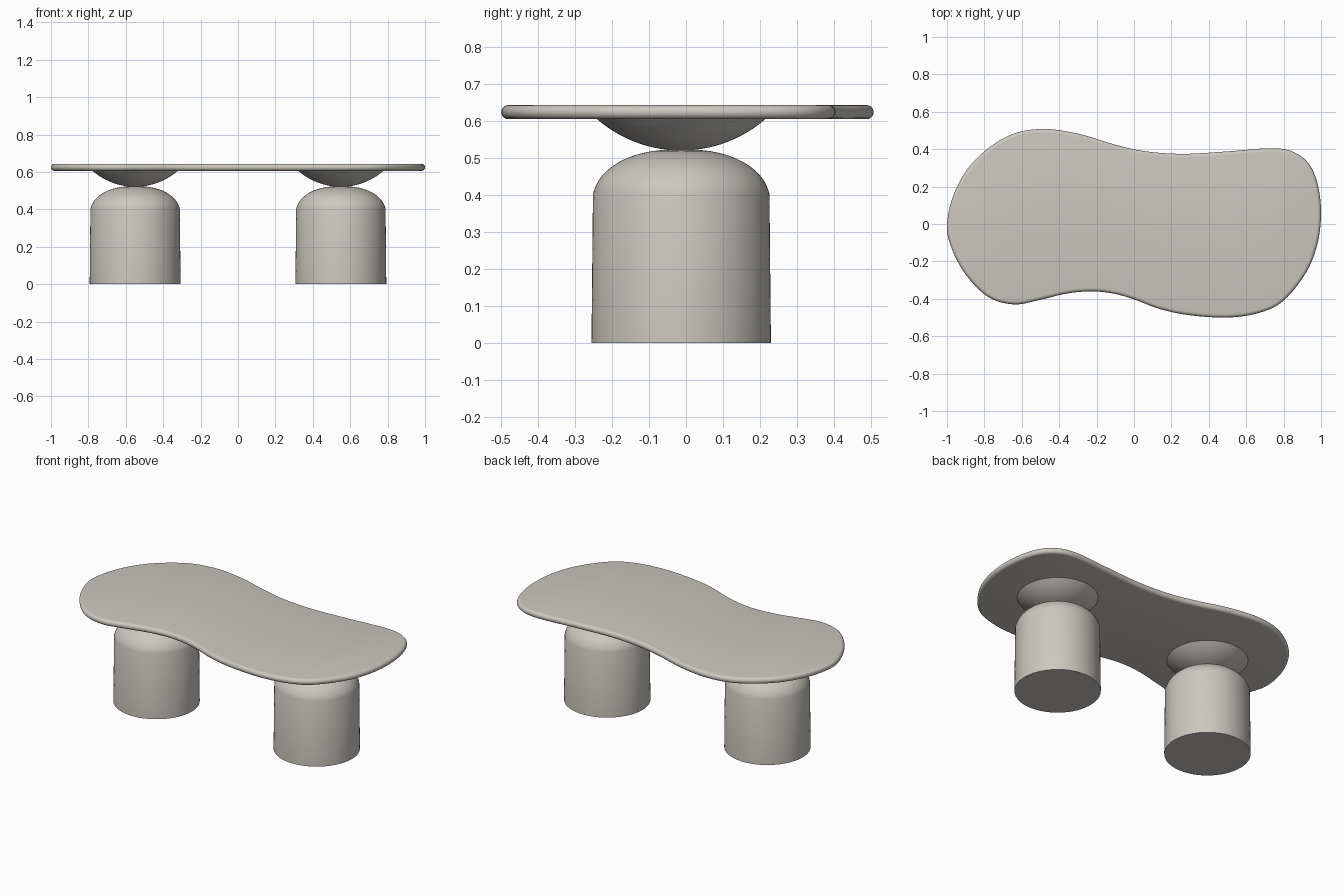
import bpy, bmesh, math
from mathutils import Vector

if "Cube" in bpy.data.objects:
    bpy.data.objects.remove(bpy.data.objects["Cube"])

stone = bpy.data.materials.new("warm grey stone")
stone.diffuse_color = (0.60, 0.57, 0.53, 1)
stone.use_nodes = True
stone.node_tree.nodes["Principled BSDF"].inputs["Base Color"].default_value = stone.diffuse_color


def build_rings(name, rings, location=(0, 0, 0)):
    """Skin a stack of closed rings and cap both ends."""
    bm = bmesh.new()
    loops = [[bm.verts.new(p) for p in ring] for ring in rings]
    n = len(loops[0])
    for a, b in zip(loops, loops[1:]):
        for i in range(n):
            j = (i + 1) % n
            bm.faces.new((a[i], a[j], b[j], b[i]))
    bm.faces.new(list(reversed(loops[0])))
    bm.faces.new(loops[-1])
    bmesh.ops.recalc_face_normals(bm, faces=bm.faces[:])
    mesh = bpy.data.meshes.new(name)
    bm.to_mesh(mesh)
    bm.free()
    mesh.materials.append(stone)
    obj = bpy.data.objects.new(name, mesh)
    obj.location = location
    bpy.context.collection.objects.link(obj)
    bpy.ops.object.select_all(action='DESELECT')
    obj.select_set(True)
    bpy.context.view_layer.objects.active = obj
    bpy.ops.object.shade_smooth_by_angle(angle=math.radians(35))
    return obj


def lathe(name, profile, location, sides=72):
    rings = [[(r * math.cos(2 * math.pi * i / sides), r * math.sin(2 * math.pi * i / sides), z)
              for i in range(sides)] for r, z in profile]
    return build_rings(name, rings, location)


def closed_spline(points, steps):
    """Catmull-Rom curve through all points."""
    pts = [Vector(p) for p in points]
    n, out = len(pts), []
    for i in range(n):
        a, b, c, d = (pts[(i + k) % n] for k in (-1, 0, 1, 2))
        for s in range(steps):
            t = s / steps
            out.append(0.5 * (2 * b + (c - a) * t + (2 * a - 5 * b + 4 * c - d) * t ** 2
                              + (3 * b - a - 3 * c + d) * t ** 3))
    return out


# Tabletop: organic outline, counter-clockwise, with a rounded rim
outline = [(-1, 0), (-0.975, -0.13), (-0.90, -0.27), (-0.78, -0.39), (-0.64, -0.43),
           (-0.50, -0.405), (-0.36, -0.372), (-0.23, -0.36), (-0.11, -0.372), (0, -0.403),
           (0.14, -0.455), (0.30, -0.488), (0.50, -0.50), (0.67, -0.475), (0.80, -0.41),
           (0.92, -0.26), (0.98, -0.11), (1, 0.05), (0.985, 0.20), (0.94, 0.315),
           (0.86, 0.382), (0.74, 0.405), (0.50, 0.388), (0.26, 0.375), (0.06, 0.389),
           (-0.10, 0.424), (-0.30, 0.483), (-0.50, 0.508), (-0.68, 0.468), (-0.85, 0.342),
           (-0.955, 0.18)]
curve = closed_spline(outline, 6)
n = len(curve)
inward = []
for i in range(n):
    t = (curve[(i + 1) % n] - curve[i - 1]).normalized()
    inward.append(Vector((-t.y, t.x)))
rim, mid, steps = 0.019, 0.625, 10
rings = []
for k in range(steps + 1):
    a = -math.pi / 2 + math.pi * k / steps
    inset, z = rim * (1 - math.cos(a)), mid + rim * math.sin(a)
    rings.append([(*(p + m * inset), z) for p, m in zip(curve, inward)])
build_rings("tabletop", rings)

# Two pedestals: domed drum below, shallow bowl above
drum = [(0.243, 0), (0.239, 0.405)]
for k in range(1, 13):
    a = math.radians(8 + 82 * k / 12)
    drum.append((0.03 + 0.209 * math.cos(a), 0.39 + 0.133 * math.sin(a)))
radius, depth, low = 0.228, 0.085, 0.521
R = (radius ** 2 + depth ** 2) / (2 * depth)
bowl = [(r, low + R - math.sqrt(R * R - r * r))
        for r in (0.02 + (radius - 0.02) * k / 12 for k in range(13))]
bowl.append((radius, 0.612))
for side, x in (("left", -0.55), ("right", 0.55)):
    lathe(side + "_pedestal_drum", drum, (x, -0.013, 0))
    lathe(side + "_support_bowl", bowl, (x, -0.013, 0))
